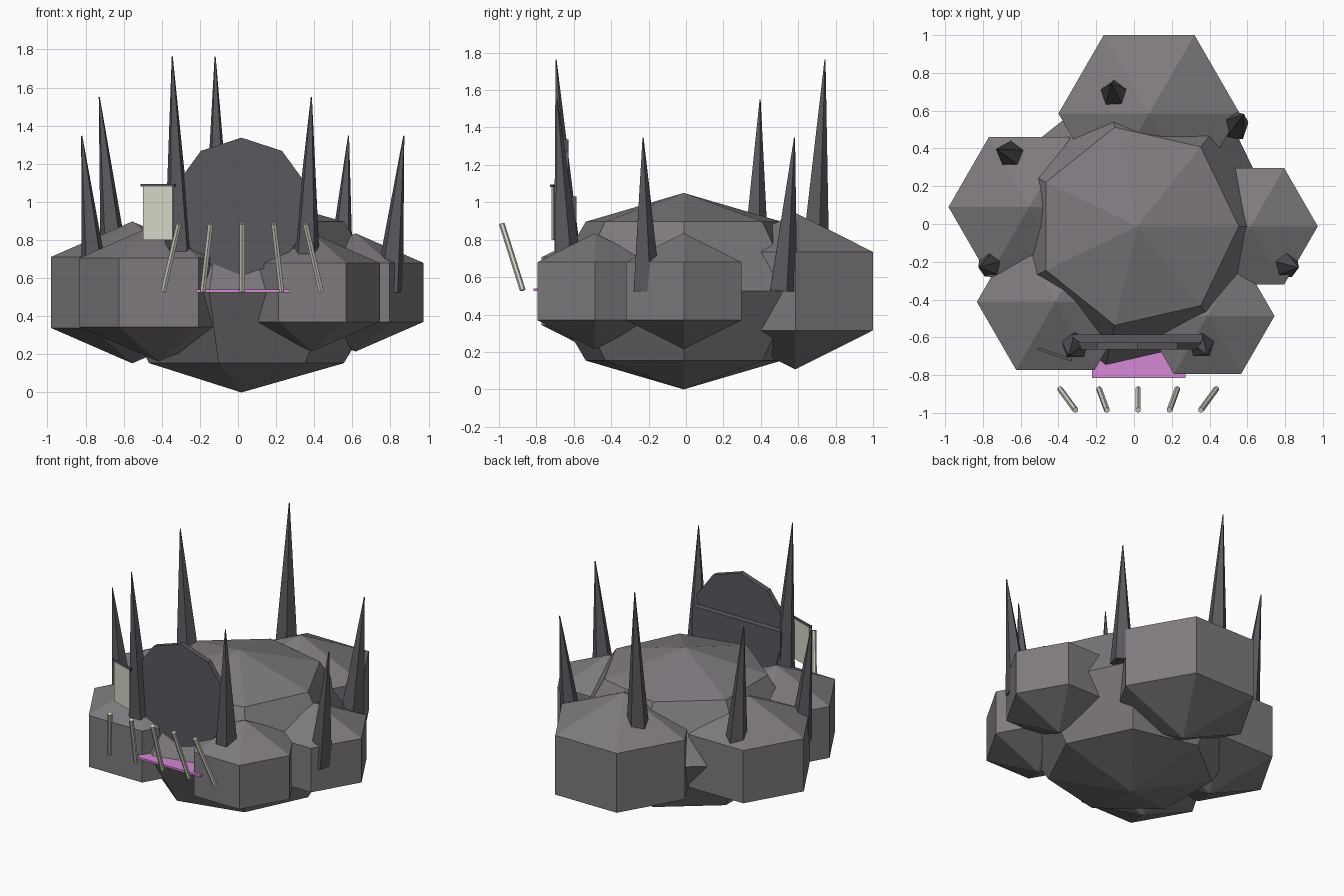
import bpy, bmesh, math
from mathutils import Vector, Matrix

if "Cube" in bpy.data.objects:
    bpy.data.objects.remove(bpy.data.objects["Cube"])


def material(name, rgb):
    m = bpy.data.materials.new(name)
    m.diffuse_color = (*rgb, 1)
    m.use_nodes = True
    m.node_tree.nodes["Principled BSDF"].inputs["Base Color"].default_value = m.diffuse_color
    return m


ROCK = material("grey rock", (0.21, 0.195, 0.212))
DARK = material("dark rock", (0.105, 0.098, 0.112))
BONE = material("pale bone", (0.66, 0.66, 0.56))
PINK = material("pink", (0.66, 0.25, 0.66))


def finish(name, bm, mat, matrix=None):
    if matrix is not None:
        bm.transform(matrix)
    bmesh.ops.recalc_face_normals(bm, faces=bm.faces)
    me = bpy.data.meshes.new(name)
    bm.to_mesh(me)
    bm.free()
    me.materials.append(mat)
    ob = bpy.data.objects.new(name, me)
    bpy.context.collection.objects.link(ob)
    return ob


def rock(name, center, radius, height, sides, rings):
    """Low-poly ball with its first vertex on +x; radius is the full sphere radius."""
    bm = bmesh.new()
    loops = []
    for j in range(1, rings):
        t = math.pi * j / rings
        loops.append([bm.verts.new((radius * math.sin(t) * math.cos(2 * math.pi * i / sides),
                                    radius * math.sin(t) * math.sin(2 * math.pi * i / sides),
                                    height * math.cos(t))) for i in range(sides)])
    top, bottom = bm.verts.new((0, 0, height)), bm.verts.new((0, 0, -height))
    for i in range(sides):
        k = (i + 1) % sides
        bm.faces.new((top, loops[0][i], loops[0][k]))
        bm.faces.new((bottom, loops[-1][k], loops[-1][i]))
        for a, b in zip(loops, loops[1:]):
            bm.faces.new((a[i], b[i], b[k], a[k]))
    finish(name, bm, ROCK, Matrix.Translation(center))


def rod(name, start, end, r1, r2, sides, mat):
    """Straight prism or cone between two points."""
    a, b = Vector(start), Vector(end)
    d = b - a
    bm = bmesh.new()
    ring = lambda r, z: [bm.verts.new((-r * math.sin(2 * math.pi * i / sides),
                                       r * math.cos(2 * math.pi * i / sides), z)) for i in range(sides)]
    lower, upper = ring(r1, 0), ring(r2, d.length)
    bm.faces.new(lower)
    bm.faces.new(upper)
    for i in range(sides):
        k = (i + 1) % sides
        bm.faces.new((lower[i], lower[k], upper[k], upper[i]))
    rot = Vector((0, 0, 1)).rotation_difference(d).to_matrix().to_4x4()
    return finish(name, bm, mat, Matrix.Translation(a) @ rot)


def box(name, center, size, mat, turn=0):
    bm = bmesh.new()
    bmesh.ops.create_cube(bm, size=1)
    finish(name, bm, mat, Matrix.Translation(center) @ Matrix.Rotation(turn, 4, 'Z')
           @ Matrix.Diagonal((*size, 1)))


# Central boulder and the ring of six-sided boulders around it
rock("central_boulder", (0.018, -0.012, 0.525), 0.76, 0.525, 7, 4)
for name, x, y, r in (("back_boulder", 0.08, 0.585, 0.48),
                      ("left_boulder", -0.555, 0.09, 0.427),
                      ("front_left_boulder", -0.416, -0.412, 0.416),
                      ("front_right_boulder", 0.389, -0.487, 0.355),
                      ("right_boulder", 0.617, -0.012, 0.356)):
    full = r / math.sin(math.pi / 3)
    rock(name, (x, y, 0.525), full, full * 0.755, 6, 3)

# Tall spikes leaning outward: base point, tip point
spikes = (((-0.31, -0.64, 0.69), (-0.345, -0.695, 1.763)),
          ((-0.105, 0.685, 0.72), (-0.12, 0.743, 1.763)),
          ((-0.645, 0.365, 0.64), (-0.728, 0.396, 1.55)),
          ((0.355, -0.635, 0.64), (0.385, -0.69, 1.55)),
          ((-0.745, -0.212, 0.53), (-0.82, -0.23, 1.347)),
          ((0.79, -0.215, 0.53), (0.87, -0.23, 1.347)),
          ((0.53, 0.515, 0.53), (0.58, 0.58, 1.347)))
for n, (base, tip) in enumerate(spikes):
    rod(f"spike_{n + 1}", base, tip, 0.08, 0.003, 5, DARK)

# Upright ten-sided gate disc with a backing slab
bm = bmesh.new()
pts = [(0.018 + 0.362 * math.sin(math.pi * i / 5), 0.975 + 0.362 * math.cos(math.pi * i / 5))
       for i in range(10)]
face = bm.faces.new([bm.verts.new((x, -0.665, z)) for x, z in pts])
out = bmesh.ops.extrude_face_region(bm, geom=[face], use_keep_orig=True)
bmesh.ops.translate(bm, vec=(0, 0.037, 0),
                    verts=[v for v in out["geom"] if isinstance(v, bmesh.types.BMVert)])
finish("gate_disc", bm, DARK)
box("gate_backing", (0.018, -0.607, 0.88), (0.69, 0.044, 0.3), DARK)

# Pink ledge in front of the gate
box("ledge", (0.026, -0.665, 0.532), (0.495, 0.3, 0.014), PINK)

# Five curved-in bone stakes
for i in range(-2, 3):
    rod(f"bone_stake_{i + 3}", (0.022 + 0.207 * i, -0.873, 0.53),
        (0.022 + 0.166 * i, -0.985, 0.885), 0.0155, 0.0155, 6, BONE)

# Hanging banner and its crossbar
turn = math.radians(-18.5)
box("banner", (-0.42, -0.69, 0.942), (0.163, 0.008, 0.285), BONE, turn)
box("banner_crossbar", (-0.42, -0.69, 1.088), (0.19, 0.014, 0.014), DARK, turn)
